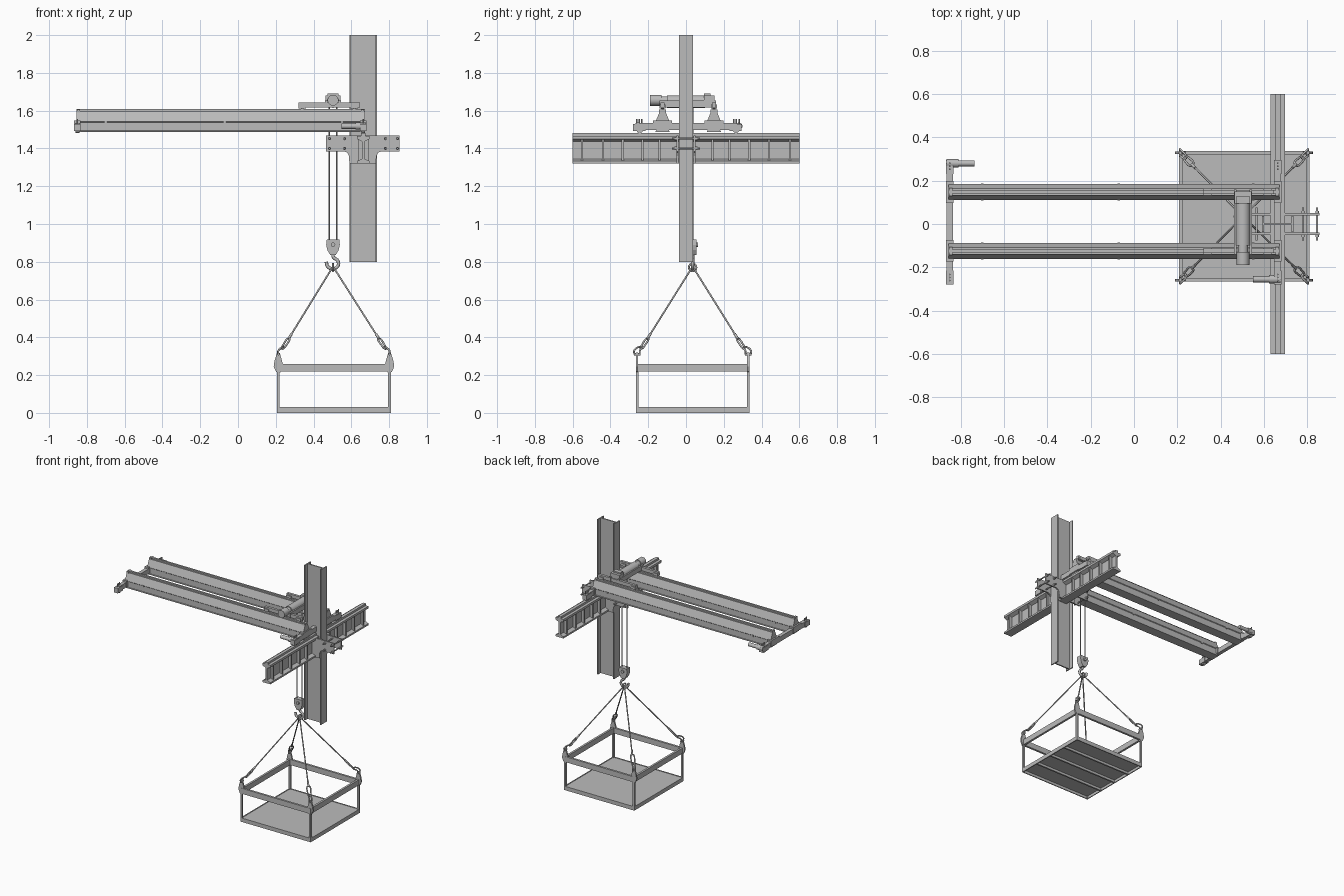
import bpy, bmesh, math
from mathutils import Vector

if "Cube" in bpy.data.objects:
    bpy.data.objects.remove(bpy.data.objects["Cube"])

steel = bpy.data.materials.new("steel_grey")
steel.use_nodes = True
GREY = (0.5, 0.5, 0.5, 1)
steel.diffuse_color = GREY
steel.node_tree.nodes["Principled BSDF"].inputs["Base Color"].default_value = GREY


def finish(name, bm):
    bmesh.ops.recalc_face_normals(bm, faces=bm.faces)
    me = bpy.data.meshes.new(name)
    bm.to_mesh(me)
    bm.free()
    me.materials.append(steel)
    ob = bpy.data.objects.new(name, me)
    bpy.context.collection.objects.link(ob)
    return ob


def prism(name, pts, axis, lo, hi):
    """Extrude a 2D outline along an axis; outline uses the other two axes in order."""
    place = {"x": lambda u, v: (lo, u, v), "y": lambda u, v: (u, lo, v),
             "z": lambda u, v: (u, v, lo)}[axis]
    bm = bmesh.new()
    face = bm.faces.new([bm.verts.new(place(*p)) for p in pts])
    ext = bmesh.ops.extrude_face_region(bm, geom=[face])
    move = Vector([(hi - lo) * (axis == a) for a in "xyz"])
    bmesh.ops.translate(bm, vec=move, verts=[v for v in ext["geom"] if isinstance(v, bmesh.types.BMVert)])
    return finish(name, bm)


def box(name, x0, x1, y0, y1, z0, z1):
    return prism(name, [(x0, y0), (x1, y0), (x1, y1), (x0, y1)], "z", z0, z1)


def rod(name, p, q, r, sides=12):
    p, q = Vector(p), Vector(q)
    bm = bmesh.new()
    bmesh.ops.create_cone(bm, cap_ends=True, segments=sides, radius1=r, radius2=r, depth=(q - p).length)
    bm.transform((q - p).to_track_quat("Z", "Y").to_matrix().to_4x4())
    bmesh.ops.translate(bm, vec=(p + q) / 2, verts=bm.verts)
    for f in bm.faces:
        f.smooth = len(f.verts) == 4
    for e in bm.edges:
        e.smooth = all(len(f.verts) == 4 for f in e.link_faces)
    return finish(name, bm)


def tube(name, pts, r, closed=False):
    cu = bpy.data.curves.new(name, "CURVE")
    cu.dimensions = "3D"
    cu.bevel_depth = r
    cu.bevel_resolution = 2
    cu.use_fill_caps = True
    sp = cu.splines.new("BEZIER")
    sp.bezier_points.add(len(pts) - 1)
    for bp, p in zip(sp.bezier_points, pts):
        bp.co = p
        bp.handle_left_type = bp.handle_right_type = "AUTO"
    sp.use_cyclic_u = closed
    sp.resolution_u = 5
    cu.materials.append(steel)
    ob = bpy.data.objects.new(name, cu)
    bpy.context.collection.objects.link(ob)
    bpy.ops.object.select_all(action="DESELECT")
    ob.select_set(True)
    bpy.context.view_layer.objects.active = ob
    bpy.ops.object.convert(target="MESH")


def mirrored(half, c):
    """Complete an outline given its +side (bottom to top) about a vertical line at c."""
    return [(c + u, v) for u, v in half] + [(c - u, v) for u, v in reversed(half)]


# Column: I-section, web facing front
COL = 0.663
for s, label in ((-1, "inner"), (1, "outer")):
    xa, xb = sorted((COL + s * 0.072, COL + s * 0.064))
    box(f"column_{label}_flange", xa, xb, -0.036, 0.036, 0.8, 2)
box("column_web", COL - 0.065, COL + 0.065, -0.005, 0.005, 0.8, 2)

# Runway beam with rail and web stiffeners
beam = [(0.034, 1.32), (0.034, 1.333), (0.007, 1.345), (0.007, 1.437),
        (0.034, 1.45), (0.034, 1.467), (0.012, 1.467), (0.012, 1.482)]
prism("runway_beam", mirrored(beam, COL), "y", -0.6, 0.6)
for s in (-1, 1):
    for y in (0.14, 0.23, 0.335, 0.44, 0.55):
        box("runway_stiffener", COL - 0.028, COL + 0.028, s * y - 0.006, s * y + 0.006, 1.335, 1.447)

# Clamp plates and bolts fixing the runway to the column
plate = [(0.07, 1.32), (0.073, 1.36), (0.082, 1.378), (0.1, 1.385), (0.195, 1.385), (0.195, 1.468)]
for s in (-1, 1):
    ya, yb = sorted((s * 0.04, s * 0.05))
    prism("clamp_plate", mirrored(plate, 0.66), "y", ya, yb)
for x in (0.485, 0.565, 0.78, 0.845):
    for z in (1.4, 1.452):
        rod("clamp_bolt", (x, -0.075, z), (x, 0.075, z), 0.005)
        for s in (-1, 1):
            rod("bolt_nut", (x, s * 0.05, z), (x, s * 0.06, z), 0.009, 6)

# Bridge girders with peaked tops, rails and splice tabs
GIRDERS = (0.148, -0.124)
girder = [(0.037, 1.487), (0.037, 1.492), (0.033, 1.494), (0.033, 1.538), (0.037, 1.542), (0.016, 1.594), (0.016, 1.598),
          (0.007, 1.598), (0.007, 1.608)]
for y in GIRDERS:
    prism("bridge_girder", mirrored(girder, y), "x", -0.855, 0.672)
    for x in (-0.7, -0.07, 0.55):
        box("splice_tab", x - 0.006, x + 0.006, y - 0.039, y + 0.039, 1.532, 1.545)
    for x in (-0.845, 0.66):
        box("rail_stop", x - 0.008, x + 0.008, y - 0.018, y + 0.018, 1.59, 1.606)

# End carriages with wheels, buffers and a drive motor each
for x, s in ((-0.85, 1), (COL, -1)):
    box("end_carriage", x - 0.014, x + 0.014, -0.25, 0.27, 1.497, 1.535)
    for y in GIRDERS:
        box("girder_seat", x - 0.017, x + 0.017, y - 0.05, y + 0.05, 1.5, 1.547)
    for y, d in ((-0.245, -1), (0.265, 1)):
        box("wheel_housing", x - 0.017, x + 0.017, y - 0.035, y + 0.03, 1.492, 1.53)
        rod("runner_wheel", (x - 0.01, y, 1.5), (x + 0.01, y, 1.5), 0.018, 20)
        for k in (-0.012, 0.002, 0.016):
            rod("housing_bolt", (x, y + d * k, 1.528), (x, y + d * k, 1.555), 0.004, 8)
    y = 0.28 if s > 0 else -0.255
    rod("drive_gearbox", (x - s * 0.014, y, 1.518), (x + s * 0.04, y, 1.518), 0.019, 16)
    rod("drive_motor", (x + s * 0.04, y, 1.518), (x + s * 0.115, y, 1.518), 0.014, 16)

# Trolley side frames and wheels
for y in GIRDERS:
    box("trolley_side_frame", 0.32, 0.645, y - 0.01, y + 0.01, 1.617, 1.644)
    for x in (0.34, 0.615):
        box("trolley_wheel_cover", x - 0.02, x + 0.02, y - 0.016, y + 0.016, 1.612, 1.632)
        rod("trolley_wheel", (x, y - 0.008, 1.622), (x, y + 0.008, 1.622), 0.014, 16)

# Hoist drum, motor and cross beams
HX = 0.503
for x in (HX - 0.036, HX + 0.036):
    box("hoist_cross_beam", x - 0.006, x + 0.006, -0.14, 0.16, 1.618, 1.655)
rod("hoist_drum", (HX, -0.1, 1.648), (HX, 0.1, 1.648), 0.033, 24)
rod("hoist_neck", (HX, -0.14, 1.652), (HX, -0.1, 1.652), 0.024, 20)
rod("hoist_motor", (HX, -0.19, 1.655), (HX, -0.13, 1.655), 0.029, 20)
box("hoist_gearbox", HX - 0.04, HX + 0.04, 0.095, 0.15, 1.62, 1.68)
box("hoist_control_box", HX - 0.03, HX + 0.03, 0.095, 0.13, 1.675, 1.69)

# Ropes, hook block and hook
CY = 0.035
for s in (-1, 1):
    rod("hoist_rope", (HX + s * 0.021, CY, 0.9), (HX + s * 0.021, CY, 1.64), 0.004, 8)
block = [(0.014, 0.835), (0.03, 0.862), (0.036, 0.89), (0.033, 0.917)]
prism("hook_block", mirrored(block, HX), "y", CY - 0.02, CY + 0.02)
rod("hook_sheave_pin", (HX, CY - 0.028, 0.89), (HX, CY + 0.028, 0.89), 0.012)
hook = [(0, 0.845), (0.002, 0.825), (0.025, 0.805), (0.027, 0.78), (0, 0.763), (-0.028, 0.775), (-0.036, 0.8)]
tube("hook", [(HX + u, CY, z) for u, z in hook], 0.009)
tube("sling_ring", [(HX, CY + 0.02 * math.cos(a), 0.77 + 0.02 * math.sin(a))
                    for a in (0, math.pi / 2, math.pi, math.pi * 1.5)], 0.005, True)

# Cargo platform: floor, rims, joists, posts and upper rails
PX, HALF = 0.508, 0.301
box("platform_floor", PX - HALF, PX + HALF, CY - HALF, CY + HALF, 0.02, 0.027)
for k in (-0.15, 0, 0.15):
    box("floor_joist", PX - HALF, PX + HALF, CY + k - 0.006, CY + k + 0.006, 0.002, 0.021)
for name, w, z0, z1 in (("floor_rim", 0.007, 0, 0.03), ("upper_rail", 0.016, 0.218, 0.26)):
    for s in (-1, 1):
        ya, yb = sorted((CY + s * HALF, CY + s * (HALF - w)))
        box(name, PX - HALF, PX + HALF, ya, yb, z0, z1)
        xa, xb = sorted((PX + s * HALF, PX + s * (HALF - w)))
        box(name, xa, xb, CY - HALF, CY + HALF, z0, z1)

# Corner posts, lifting lugs, shackles and slings
lug = [(-0.016, 0.212), (0.006, 0.218), (0.018, 0.245), (0.014, 0.275), (0, 0.32),
       (-0.014, 0.318), (-0.022, 0.29), (-0.03, 0.26)]
for sx in (-1, 1):
    for sy in (-1, 1):
        x, y = PX + sx * (HALF - 0.007), CY + sy * (HALF - 0.007)
        box("corner_post", x - 0.007, x + 0.007, y - 0.007, y + 0.007, 0, 0.26)
        prism("lifting_lug", [(PX + sx * (HALF + u), z) for u, z in lug], "y", y - 0.006, y + 0.006)
        apex = Vector((HX, CY, 0.775))
        foot = Vector((x, y, 0.305))
        up = (apex - foot).normalized()
        rod("shackle_pin", (x, y - 0.017, 0.31), (x, y + 0.017, 0.31), 0.006)
        tube("shackle", [(x, y - 0.014, 0.31), (x, y - 0.015, 0.33), foot + up * 0.055,
                         (x, y + 0.015, 0.33), (x, y + 0.014, 0.31)], 0.005)
        side = Vector((sy, -sx, 0)).normalized() * 0.012
        tube("sling_link", [foot + up * 0.045, foot + up * 0.075 + side, foot + up * 0.12,
                            foot + up * 0.075 - side], 0.005, True)
        rod("sling_ferrule", foot + up * 0.115, foot + up * 0.15, 0.007, 10)
        rod("sling", foot + up * 0.12, apex, 0.0045, 8)
